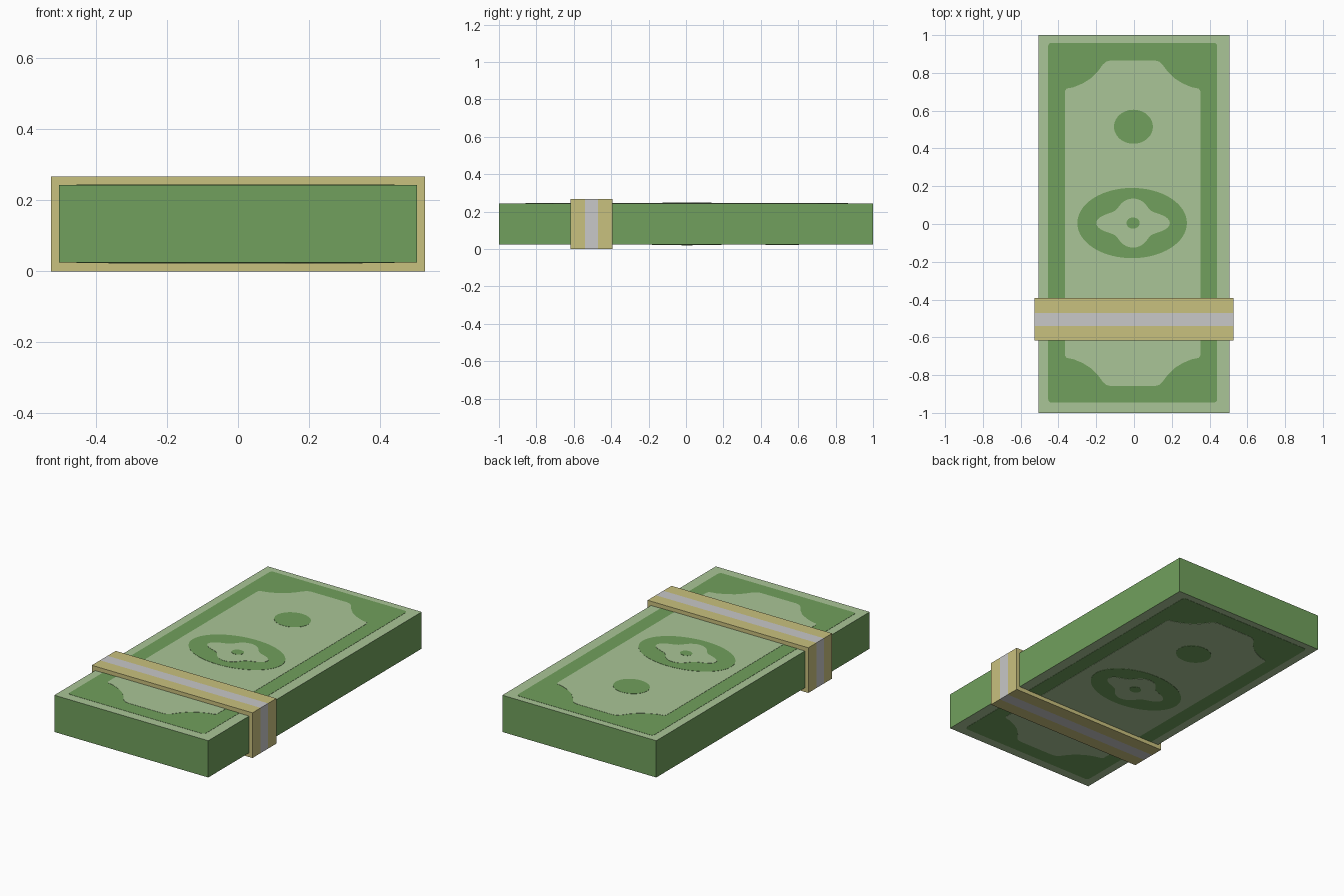
import bpy, bmesh, math

if "Cube" in bpy.data.objects:
    bpy.data.objects.remove(bpy.data.objects["Cube"])

def material(name, rgb):
    m = bpy.data.materials.new(name)
    m.diffuse_color = (*rgb, 1)
    m.use_nodes = True
    m.node_tree.nodes["Principled BSDF"].inputs["Base Color"].default_value = m.diffuse_color
    return m

GREEN = material("note_green", (0.165, 0.352, 0.109))
PALE = material("pale_green", (0.402, 0.558, 0.310))
TAN = material("band_tan", (0.584, 0.533, 0.209))
GREY = material("band_stripe_grey", (0.578, 0.578, 0.578))

BOTTOM, TOP = 0.025, 0.243      # paper block heights, before the printed plates
LAYER = 0.0012                  # thickness of one print layer

def finish(name, bm, mats):
    bmesh.ops.recalc_face_normals(bm, faces=bm.faces)
    me = bpy.data.meshes.new(name)
    bm.to_mesh(me)
    bm.free()
    for m in mats:
        me.materials.append(m)
    ob = bpy.data.objects.new(name, me)
    bpy.context.collection.objects.link(ob)
    return ob

def prism(bm, pts, z0, z1):
    face = bm.faces.new([bm.verts.new((x, y, z0)) for x, y in pts])
    ext = bmesh.ops.extrude_face_region(bm, geom=[face])["geom"]
    bmesh.ops.translate(bm, vec=(0, 0, z1 - z0),
                        verts=[v for v in ext if isinstance(v, bmesh.types.BMVert)])

def printed(name, pts, layer, mat):
    """Thin plate of the same outline on both the top and the underside."""
    bm = bmesh.new()
    prism(bm, pts, TOP - 0.002, TOP + layer * LAYER)
    prism(bm, pts, BOTTOM - layer * LAYER, BOTTOM + 0.002)
    return finish(name, bm, [mat])

def mirrored(quarter, cx, cy):
    """Outline from one corner's points, listed counter-clockwise in the +x +y quadrant."""
    rev = quarter[::-1]
    pts = quarter + [(-x, y) for x, y in rev] + [(-x, -y) for x, y in quarter] + [(x, -y) for x, y in rev]
    return [(x + cx, y + cy) for x, y in pts]

def ellipse(cx, cy, rx, ry, n=48, lobe=0.0):
    out = []
    for i in range(n):
        a = math.tau * i / n
        r = 1 - lobe * (1 - math.cos(4 * a)) / 2
        out.append((cx + rx * r * math.cos(a), cy + ry * r * math.sin(a)))
    return out

# Paper block: green edges, pale margins above and below
bm = bmesh.new()
prism(bm, [(-0.505, -1), (0.505, -1), (0.505, 1), (-0.505, 1)], BOTTOM, TOP)
bm.normal_update()
for f in bm.faces:
    f.material_index = 1 if abs(f.normal.z) > 0.5 else 0
finish("paper_block", bm, [GREEN, PALE])

# Printed border with small rounded corners
corner = [(0.4475 - 0.018 + 0.018 * math.cos(a), 0.9525 - 0.018 + 0.018 * math.sin(a))
          for a in (i * math.pi / 8 for i in range(5))]
printed("border", mirrored(corner, -0.007, 0.007), 1, GREEN)

# Pale panel with scooped corners
scoop = [(0.358, 0.70), (0.35, 0.713), (0.313, 0.72), (0.265, 0.74), (0.22, 0.768),
         (0.185, 0.803), (0.158, 0.84), (0.14, 0.856), (0.117, 0.862)]
printed("inner_panel", mirrored(scoop, -0.007, 0.004), 2, PALE)

# Small medallion, large oval and an abstract rosette inside it
printed("small_medallion", ellipse(-0.003, 0.515, 0.103, 0.09), 3, GREEN)
printed("oval_medallion", ellipse(-0.01, 0.005, 0.29, 0.186, 64), 3, GREEN)
printed("rosette", ellipse(-0.005, 0.005, 0.195, 0.13, 64, 0.3), 4, PALE)
printed("rosette_centre", ellipse(-0.005, 0.005, 0.035, 0.03, 24), 5, GREEN)

# Wrapping band: hollow rectangular sleeve, grey stripe down the middle
bm = bmesh.new()
def ring(y, x, z0, z1):
    return [bm.verts.new(p) for p in ((-x, y, z0), (x, y, z0), (x, y, z1), (-x, y, z1))]
def bridge(a, b, mat):
    for i in range(4):
        j = (i + 1) % 4
        bm.faces.new((a[i], a[j], b[j], b[i])).material_index = mat
stations = (-0.617, -0.54, -0.47, -0.393)
outer = [ring(y, 0.527, 0.0, 0.268) for y in stations]
for k in range(3):
    bridge(outer[k], outer[k + 1], k % 2)
inner = [ring(y, 0.503, 0.028, 0.240) for y in (stations[0], stations[-1])]
bridge(outer[0], inner[0], 0)
bridge(inner[0], inner[1], 0)
bridge(inner[1], outer[-1], 0)
finish("wrapping_band", bm, [TAN, GREY])
